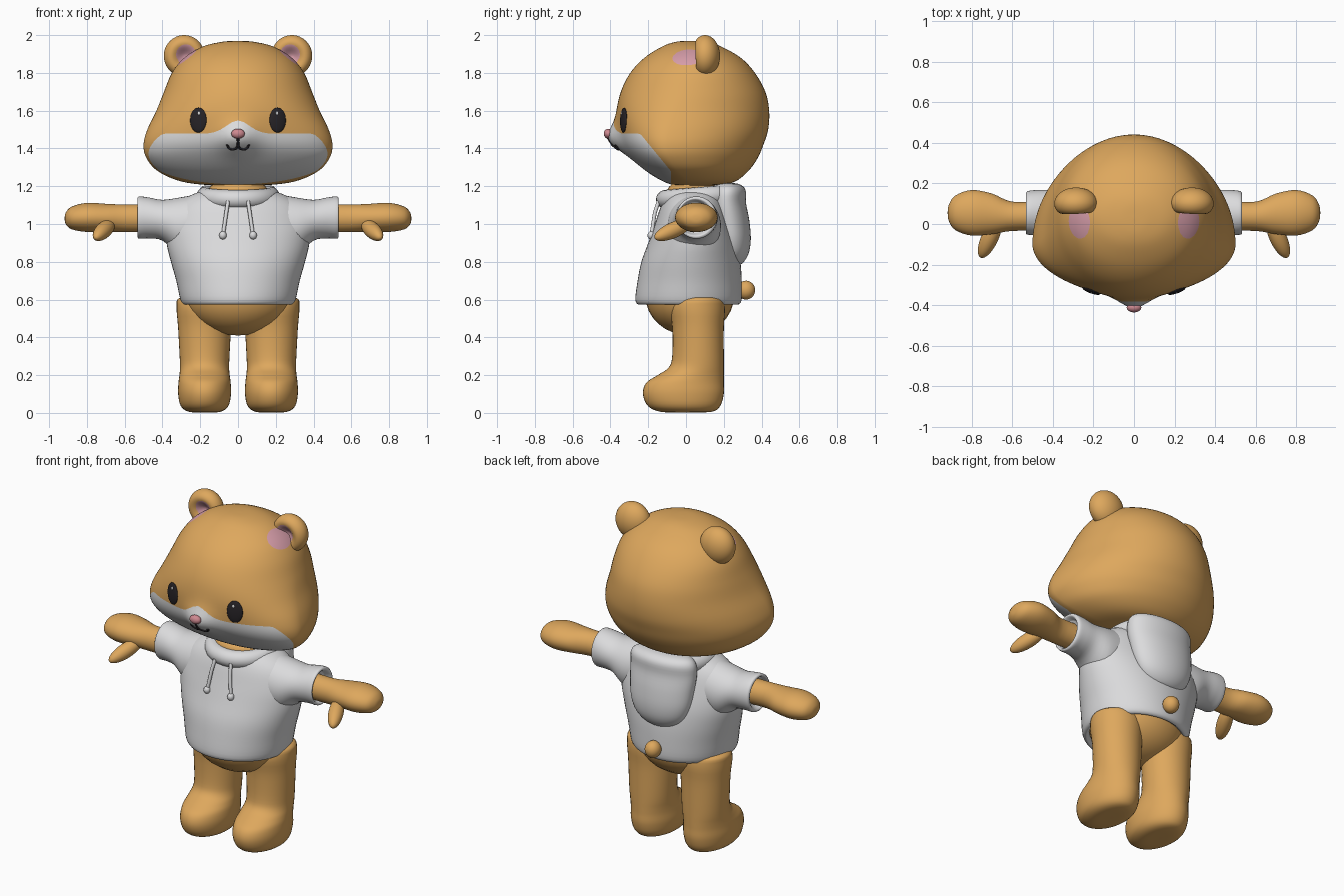
import bpy, bmesh, math
from mathutils import Vector, Matrix, Quaternion
from mathutils.bvhtree import BVHTree

cube = bpy.data.objects.get("Cube")
if cube:
    bpy.data.objects.remove(cube)


def material(name, r, g, b):
    m = bpy.data.materials.new(name)
    m.use_nodes = True
    m.diffuse_color = (r, g, b, 1)
    bsdf = m.node_tree.nodes["Principled BSDF"]
    bsdf.inputs["Base Color"].default_value = (r, g, b, 1)
    bsdf.inputs["Roughness"].default_value = 0.7
    return m


FUR = material("golden fur", 0.73, 0.39, 0.11)
WHITE = material("muzzle white", 0.72, 0.72, 0.72)
CLOTH = material("hoodie grey", 0.71, 0.71, 0.72)
PINK = material("ear pink", 0.68, 0.34, 0.40)
NOSE = material("nose pink", 0.62, 0.25, 0.28)
DARK = material("eye black", 0.02, 0.017, 0.02)


def finish(name, bm, mats, mirror=False):
    """Turn a bmesh into a smooth shaded object, mirrored in x if asked."""
    bmesh.ops.recalc_face_normals(bm, faces=bm.faces)
    mesh = bpy.data.meshes.new(name)
    for f in bm.faces:
        f.smooth = True
    bm.to_mesh(mesh)
    bm.free()
    for m in mats:
        mesh.materials.append(m)
    ob = bpy.data.objects.new(name, mesh)
    bpy.context.collection.objects.link(ob)
    if mirror:
        ob.modifiers.new("mirror", "MIRROR").use_mirror_merge = False
    return ob


def spline(rows, steps):
    """Catmull-Rom interpolation through rows of numbers."""
    out = []
    for i in range(len(rows) - 1):
        p = [Vector(rows[min(max(j, 0), len(rows) - 1)]) for j in range(i - 1, i + 3)]
        for s in range(steps):
            t = s / steps
            out.append(0.5 * (2 * p[1] + (p[2] - p[0]) * t
                       + (2 * p[0] - 5 * p[1] + 4 * p[2] - p[3]) * t ** 2
                       + (3 * p[1] - p[0] - 3 * p[2] + p[3]) * t ** 3))
    return out + [Vector(rows[-1])]


def loft(rows, along_x=False, segs=40, steps=4):
    """Rows: position, centre, half width, low, high, level of greatest width."""
    bm = bmesh.new()
    rings = []
    for t, c, w, lo, hi, mid in spline(rows, steps):
        ring = []
        for k in range(segs):
            a = math.tau * k / segs
            s = math.sin(a)
            u = c + w * math.cos(a)
            v = mid + s * (hi - mid if s > 0 else mid - lo)
            ring.append(bm.verts.new((t, u, v) if along_x else (u, v, t)))
        rings.append(ring)
    for r, q in zip(rings, rings[1:]):
        for k in range(segs):
            n = (k + 1) % segs
            bm.faces.new((r[k], r[n], q[n], q[k]))
    bm.faces.new(rings[0])
    bm.faces.new(rings[-1])
    bmesh.ops.remove_doubles(bm, verts=bm.verts, dist=0.0005)
    return bm


def even(rows, c=0.0):
    """Rows of position, half width, low, high with the widest level halfway."""
    return [(t, c, w, lo, hi, (lo + hi) / 2) for t, w, lo, hi in rows]


def tube_rows(rows):
    """Rows of position, centre y, centre z, radius y, radius z."""
    return [(t, cy, ry, cz - rz, cz + rz, cz) for t, cy, cz, ry, rz in rows]


def paint(bm, rule, index):
    """Cut the mesh where the rule is zero and colour the negative side."""
    cuts = []
    for e in list(bm.edges):
        a, b = rule(e.verts[0].co), rule(e.verts[1].co)
        if a * b < 0:
            cuts.append(bmesh.utils.edge_split(e, e.verts[0], a / (a - b))[1])
    bmesh.ops.connect_verts(bm, verts=cuts)
    for f in bm.faces:
        if rule(f.calc_center_median()) < 0:
            f.material_index = index


def ball_mesh(loc, radii, turn=Quaternion(), segs=32):
    bm = bmesh.new()
    bmesh.ops.create_uvsphere(bm, u_segments=segs, v_segments=segs // 2, radius=1,
                              matrix=Matrix.LocRotScale(Vector(loc), turn, Vector(radii)))
    return bm


def ball(name, mat, loc, radii, turn=Quaternion(), mirror=False, segs=32):
    return finish(name, ball_mesh(loc, radii, turn, segs), [mat], mirror)


def cord(name, mat, points, radius, mirror=False):
    cu = bpy.data.curves.new(name, "CURVE")
    cu.dimensions = "3D"
    cu.bevel_depth = radius
    cu.use_fill_caps = True
    sp = cu.splines.new("POLY")
    sp.points.add(len(points) - 1)
    for p, co in zip(sp.points, points):
        p.co = (*co, 1)
    cu.materials.append(mat)
    ob = bpy.data.objects.new(name, cu)
    bpy.context.collection.objects.link(ob)
    if mirror:
        ob.modifiers.new("mirror", "MIRROR")


def muzzle_rule(p):
    top = 1.478 + 0.07 * math.exp(-(p.x / 0.085) ** 2)
    return max(p.z - top, p.y + 0.08 + 0.82 * max(0, p.z - 1.28))


def ear_rule(p):
    return Vector(((abs(p.x) - 0.275) / 0.066, (p.y - 0.01) / 0.085, (p.z - 1.89) / 0.07)).length - 1


# Head: round skull, wide low cheeks, snout bump
head_rows = [(1.205, 0, 0.05, 0.05, 0.05), (1.205, 0.14, -0.05, 0.17, 0.05),
             (1.225, 0.30, -0.12, 0.26, 0.02), (1.28, 0.425, -0.21, 0.33, -0.04),
             (1.35, 0.485, -0.285, 0.38, -0.09), (1.42, 0.50, -0.335, 0.41, -0.10),
             (1.50, 0.48, -0.355, 0.435, -0.09), (1.60, 0.432, -0.365, 0.44, -0.05),
             (1.70, 0.392, -0.345, 0.42, 0), (1.80, 0.35, -0.295, 0.365, 0.03),
             (1.88, 0.285, -0.22, 0.29, 0.03), (1.94, 0.185, -0.125, 0.185, 0.03),
             (1.965, 0.08, -0.05, 0.11, 0.03), (1.97, 0, 0.03, 0.03, 0.03)]
bm = loft([(z, 0, w, f, b, m) for z, w, f, b, m in head_rows], segs=96, steps=5)
for v in bm.verts:
    if v.co.y < -0.1:
        v.co.y -= 0.065 * math.exp(-(v.co.x / 0.1) ** 2 - ((v.co.z - 1.455) / 0.085) ** 2)
paint(bm, muzzle_rule, 1)
paint(bm, ear_rule, 2)
bmesh.ops.recalc_face_normals(bm, faces=bm.faces)
tree = BVHTree.FromBMesh(bm)
finish("head", bm, [FUR, WHITE, PINK])


def on_face(x, z):
    hit = tree.ray_cast(Vector((x, -2, z)), Vector((0, 1, 0)))
    return hit[0], hit[1]


# Ears with a hollow pink front
bm = ball_mesh((0.285, 0.1, 1.89), (0.108, 0.08, 0.11), segs=48)
for v in bm.verts:
    if v.co.y < 0.1:
        r = math.hypot(v.co.x - 0.28, v.co.z - 1.885)
        v.co.y += 0.075 * math.exp(-(r / 0.055) ** 2)
paint(bm, ear_rule, 1)
finish("ears", bm, [FUR, PINK], True)

# Face details laid on the head surface
spot, normal = on_face(0.21, 1.55)
ball("eyes", DARK, spot, (0.046, 0.066, 0.012), normal.to_track_quat("Z", "Y"), True)
spot, normal = on_face(0.203, 1.585)
ball("eye_glints", WHITE, spot + normal * 0.01, (0.008, 0.01, 0.004),
     normal.to_track_quat("Z", "Y"), True, 12)
ball("nose", NOSE, on_face(0, 1.478)[0], (0.036, 0.024, 0.026))
smile = [(0, 1.455)] + [(0.028 - 0.028 * math.cos(a), 1.42 - 0.024 * math.sin(a))
                        for a in [math.pi * k / 10 for k in range(11)]]
cord("mouth", DARK, [on_face(x, z)[0] for x, z in smile], 0.007, True)

# Neck, hips and tail
ball("neck", FUR, (0, 0.04, 1.17), (0.16, 0.14, 0.07))
ball("hips", FUR, (0, 0.02, 0.62), (0.285, 0.235, 0.21))
ball("tail", FUR, (0, 0.318, 0.65), (0.046, 0.048, 0.05))

# Legs and feet
leg_rows = [(0.003, 0, -0.02, -0.02), (0.005, 0.08, -0.13, 0.13), (0.035, 0.125, -0.2, 0.18),
            (0.1, 0.14, -0.228, 0.2), (0.16, 0.138, -0.21, 0.2), (0.2, 0.133, -0.15, 0.2),
            (0.24, 0.13, -0.092, 0.2), (0.3, 0.132, -0.073, 0.2), (0.45, 0.14, -0.072, 0.2),
            (0.56, 0.148, -0.085, 0.205), (0.61, 0.13, -0.05, 0.18), (0.63, 0, 0.06, 0.06)]
finish("legs", loft(even(leg_rows, 0.177)), [FUR], True)

# Arms, mitten hands and thumbs
arm = [(0.45, 0.04, 1.03, 0.074, 0.074), (0.6, 0.038, 1.03, 0.072, 0.073),
       (0.7, 0.05, 1.033, 0.1, 0.074), (0.8, 0.055, 1.035, 0.112, 0.077),
       (0.88, 0.055, 1.032, 0.085, 0.06), (0.912, 0.055, 1.03, 0.04, 0.03),
       (0.918, 0.055, 1.03, 0, 0)]
finish("arms", loft(tube_rows(arm), True), [FUR], True)
base, tip = Vector((0.665, 0.03, 1.01)), Vector((0.755, -0.165, 0.925))
ball("thumbs", FUR, (base + tip) / 2, (0.042, 0.042, (tip - base).length / 2),
     (tip - base).to_track_quat("Z", "Y"), True)

# Hoodie body with a rolled hem
torso = [(0.62, 0.2, -0.17, 0.2), (0.585, 0.265, -0.23, 0.255), (0.573, 0.285, -0.25, 0.275),
         (0.6, 0.305, -0.268, 0.295), (0.7, 0.327, -0.256, 0.295), (0.8, 0.355, -0.236, 0.288),
         (0.9, 0.378, -0.2, 0.27), (1.0, 0.378, -0.165, 0.24), (1.1, 0.33, -0.13, 0.21),
         (1.165, 0.22, -0.09, 0.18), (1.185, 0.1, -0.02, 0.12)]
finish("hoodie_body", loft(even(torso), segs=56), [CLOTH])

# Sleeves with open cuffs
sleeve = [(0.2, 0.04, 1.0, 0.14, 0.16), (0.31, 0.045, 0.99, 0.14, 0.15),
          (0.40, 0.05, 1.02, 0.12, 0.108), (0.47, 0.055, 1.032, 0.113, 0.108),
          (0.52, 0.055, 1.034, 0.108, 0.112), (0.532, 0.052, 1.034, 0.1, 0.104),
          (0.528, 0.05, 1.034, 0.09, 0.094), (0.5, 0.045, 1.034, 0.08, 0.08)]
finish("sleeves", loft(tube_rows(sleeve), True), [CLOTH], True)

# Collar ring and hood hanging at the back
bpy.ops.mesh.primitive_torus_add(major_segments=48, minor_segments=16, major_radius=0.175,
                                 minor_radius=0.05, location=(0, 0.07, 1.145),
                                 rotation=(0.08, 0, 0))
collar = bpy.context.object
collar.name = "collar"
collar.scale = (0.99, 1.02, 1)
collar.data.materials.append(CLOTH)
bpy.ops.object.shade_smooth()
hood = [(0.775, 0, 0.23, 0.23), (0.785, 0.09, 0.18, 0.29), (0.84, 0.155, 0.16, 0.33),
        (0.92, 0.19, 0.14, 0.343), (1.02, 0.205, 0.12, 0.335), (1.11, 0.212, 0.11, 0.318),
        (1.18, 0.205, 0.12, 0.315), (1.212, 0.15, 0.16, 0.28), (1.217, 0, 0.22, 0.22)]
finish("hood", loft(even(hood)), [CLOTH])

# Drawstrings with end beads
cord("drawstrings", CLOTH, [(0.053, -0.145, 1.12), (0.062, -0.165, 1.06), (0.078, -0.182, 0.95)],
     0.01, True)
ball("string_beads", CLOTH, (0.08, -0.184, 0.94), (0.02, 0.02, 0.022), mirror=True, segs=16)
